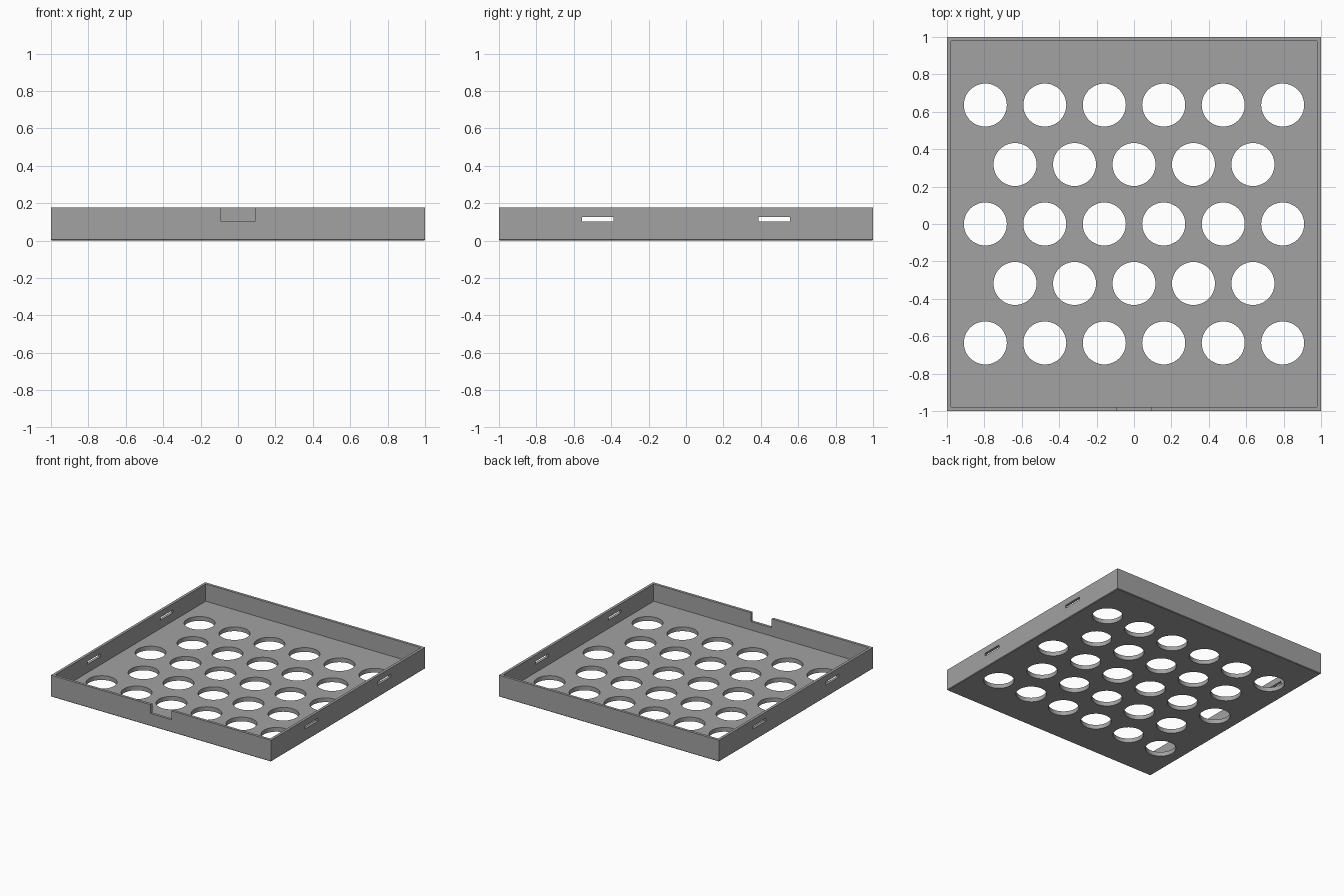
import bpy, bmesh, math

if "Cube" in bpy.data.objects:
    bpy.data.objects.remove(bpy.data.objects["Cube"])

H, WALL, FLOOR = 0.177, 0.022, 0.035
PITCH, RADIUS = 0.318, 0.115

grey = bpy.data.materials.new("plain grey")
grey.diffuse_color = (0.36, 0.36, 0.36, 1)
grey.use_nodes = True
grey.node_tree.nodes["Principled BSDF"].inputs["Base Color"].default_value = grey.diffuse_color


def add_box(bm, x0, x1, y0, y1, z0, z1):
    verts = bmesh.ops.create_cube(bm, size=1)["verts"]
    for v in verts:
        v.co = ((x0 + x1) / 2 + v.co.x * (x1 - x0),
                (y0 + y1) / 2 + v.co.y * (y1 - y0),
                (z0 + z1) / 2 + v.co.z * (z1 - z0))


def make_object(name, bm):
    mesh = bpy.data.meshes.new(name)
    bm.to_mesh(mesh)
    bm.free()
    ob = bpy.data.objects.new(name, mesh)
    bpy.context.collection.objects.link(ob)
    ob.data.materials.append(grey)
    return ob


# Tray block with a fine bevel round the base
bm = bmesh.new()
add_box(bm, -1, 1, -1, 1, 0, H)
base = [e for e in bm.edges if all(v.co.z < 0.01 for v in e.verts)]
bmesh.ops.bevel(bm, geom=base, offset=0.005, segments=1, affect='EDGES')
tray = make_object("tray", bm)

# Cutters: inner cavity, front notch, side slots, staggered floor holes
bm = bmesh.new()
i = 1 - WALL
add_box(bm, -i, i, -i, i, FLOOR, H + 0.1)
cavity = make_object("cavity_cutter", bm)

bm = bmesh.new()
add_box(bm, -0.094, 0.094, -1.1, -0.9, 0.104, H + 0.1)
for side in (-1, 1):
    for y in (-0.472, 0.472):
        add_box(bm, side - 0.1, side + 0.1, y - 0.084, y + 0.084, 0.101, 0.126)
openings = make_object("opening_cutter", bm)

bm = bmesh.new()
for row in range(-2, 3):
    count = 5 if row % 2 else 6
    for n in range(count):
        ring = bmesh.ops.create_cone(bm, cap_ends=True, segments=48,
                                     radius1=RADIUS, radius2=RADIUS, depth=0.12)
        bmesh.ops.translate(bm, verts=ring["verts"],
                            vec=((n - (count - 1) / 2) * PITCH, row * PITCH, 0))
holes = make_object("hole_cutter", bm)

for cutter in (cavity, openings, holes):
    mod = tray.modifiers.new(cutter.name, 'BOOLEAN')
    mod.operation = 'DIFFERENCE'
    mod.solver = 'EXACT'
    mod.object = cutter
    bpy.context.view_layer.objects.active = tray
    bpy.ops.object.modifier_apply(modifier=mod.name)
    bpy.data.objects.remove(cutter)

# Smooth hole walls, sharp corners
tray.select_set(True)
bpy.ops.object.shade_smooth_by_angle(angle=math.radians(30))
